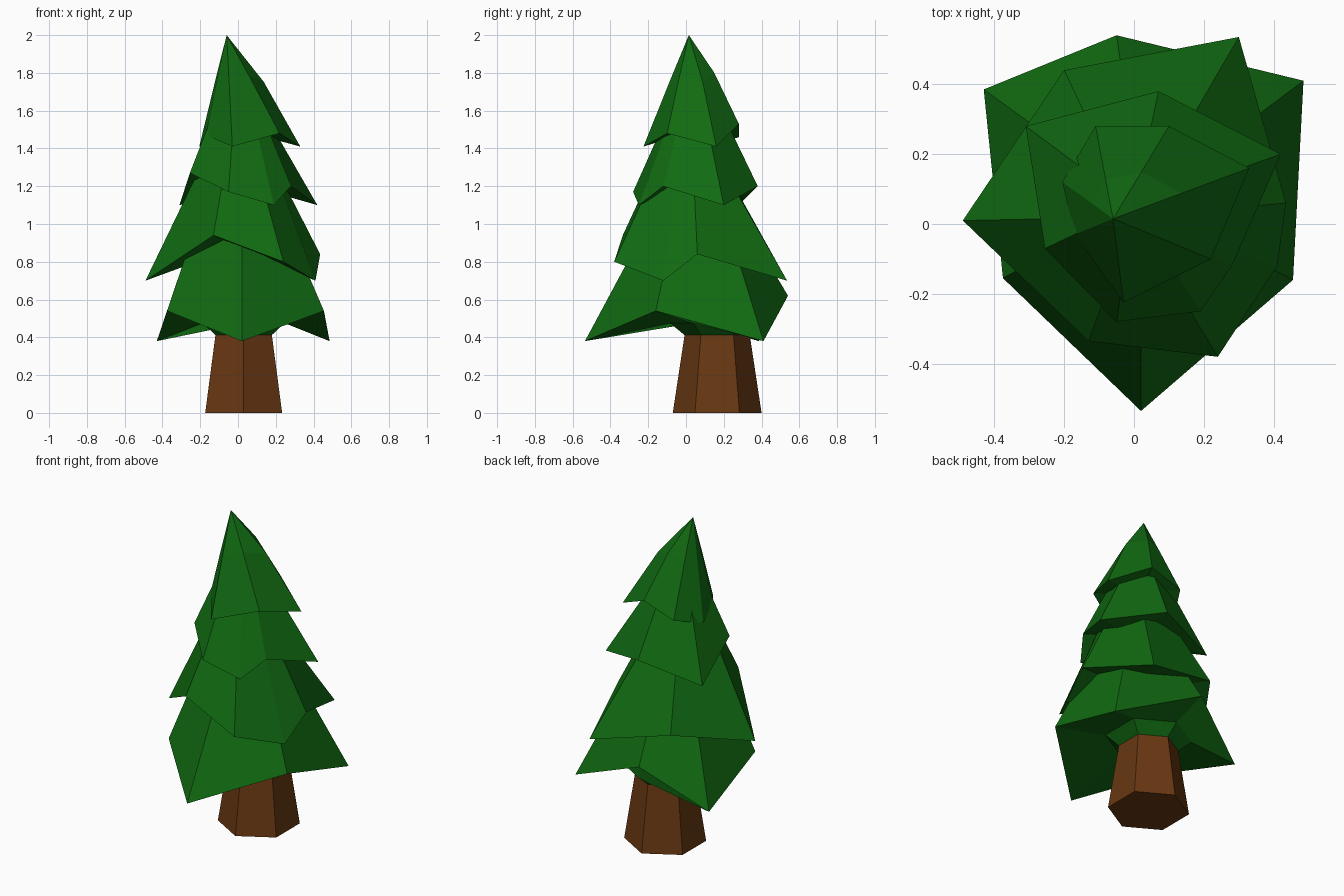
import bpy
import bmesh
from math import cos, sin, tau, pi
from mathutils import Vector

default_cube = bpy.data.objects.get("Cube")
if default_cube:
    bpy.data.objects.remove(default_cube, do_unlink=True)


def make_material(name, colour):
    material = bpy.data.materials.new(name)
    material.use_nodes = True
    material.diffuse_color = colour
    shader = next(n for n in material.node_tree.nodes if n.type == "BSDF_PRINCIPLED")
    shader.inputs["Base Color"].default_value = colour
    return material


def hexagon(centre, radius, height):
    """Six points, the first one facing the front."""
    return [Vector((centre.x + radius * cos(i * tau / 6 - pi / 2),
                    centre.y + radius * sin(i * tau / 6 - pi / 2), height))
            for i in range(6)]


def narrowed(rim, centre, radius, height):
    """Ring of even radius with one point above each rim point."""
    ring = []
    for point in rim:
        direction = (point.xy - centre.xy).normalized()
        ring.append(Vector((*(centre.xy + direction * radius), height)))
    return ring


def loft(name, rings, material):
    """Skin rings from bottom to top; a ring of one point closes to a tip."""
    bm = bmesh.new()
    loops = [[bm.verts.new(p) for p in ring] for ring in rings]
    for low, high in zip(loops, loops[1:]):
        count = max(len(low), len(high))
        for i in range(count):
            j = (i + 1) % count
            if len(low) == 1:
                bm.faces.new((low[0], high[j], high[i]))
            elif len(high) == 1:
                bm.faces.new((low[i], low[j], high[0]))
            else:
                bm.faces.new((low[i], low[j], high[j], high[i]))
    for end in (loops[0], loops[-1]):
        if len(end) > 1:
            bm.faces.new(end)
    bmesh.ops.recalc_face_normals(bm, faces=bm.faces)
    mesh = bpy.data.meshes.new(name)
    bm.to_mesh(mesh)
    bm.free()
    mesh.materials.append(material)
    obj = bpy.data.objects.new(name, mesh)
    bpy.context.collection.objects.link(obj)
    return obj


def points(*coordinates):
    return [Vector(c) for c in coordinates]


needles = make_material("needle_green", (0.0056, 0.147, 0.006, 1))
bark = make_material("bark_brown", (0.138, 0.039, 0.006, 1))

# Trunk: tapered hexagonal column
trunk_centre = Vector((0.03, 0.165, 0))
loft("trunk", [hexagon(trunk_centre, 0.235, 0),
               hexagon(trunk_centre, 0.144, 0.6)], bark)

# Jagged lower edges of the branch tiers, counter-clockwise
bottom_rim = points((0.02, -0.535, 0.38), (0.455, -0.16, 0.54), (0.485, 0.41, 0.38),
                    (-0.05, 0.54, 0.62), (-0.43, 0.385, 0.38), (-0.375, -0.155, 0.54))
lower_rim = points((-0.13, -0.335, 0.94), (0.24, -0.38, 0.8), (0.41, -0.12, 0.7),
                   (0.435, 0.06, 0.84), (0.3, 0.535, 0.7), (-0.2, 0.44, 0.82),
                   (-0.49, 0.01, 0.7))
upper_rim = points((-0.05, -0.28, 1.17), (0.19, -0.25, 1.1), (0.28, -0.12, 1.2),
                   (0.42, 0.2, 1.1), (0.07, 0.38, 1.2), (-0.31, 0.28, 1.1),
                   (-0.255, -0.07, 1.27))
top_rim = points((-0.03, -0.225, 1.41), (0.22, -0.1, 1.48), (0.33, 0.16, 1.41),
                 (0.1, 0.28, 1.53), (-0.11, 0.28, 1.46), (-0.205, 0.12, 1.41),
                 (-0.17, -0.03, 1.47))

# Bottom tier: its underside dips down around the trunk
loft("bottom_branches", [hexagon(trunk_centre, 0.17, 0.41),
                         hexagon(trunk_centre, 0.25, 0.475),
                         bottom_rim,
                         narrowed(bottom_rim, Vector((0.02, 0.06, 0)), 0.3, 0.93)],
     needles)

# Middle tiers: hollowed underside, top hidden inside the tier above
for name, rim, hollow, centre, radius, height in (
        ("lower_branches", lower_rim, 0.88, Vector((0, 0.02, 0)), 0.2, 1.3),
        ("upper_branches", upper_rim, 1.22, Vector((0, 0.05, 0)), 0.14, 1.6)):
    loft(name, [[Vector((centre.x, centre.y, hollow))], rim,
                narrowed(rim, centre, radius, height)], needles)

# Top tier: pointed, with a shoulder bulging to the back left
tip = Vector((-0.06, 0.015, 2))
shoulder = []
for point in top_rim:
    bulge = 1.2 if point.x + point.y > 0.3 else 1.02
    middle = tip.lerp(point, 0.42)
    middle.xy = tip.xy + (middle.xy - tip.xy) * bulge
    shoulder.append(middle)
loft("top_branches", [[Vector((0, 0.05, 1.5))], top_rim, shoulder, [tip]], needles)
